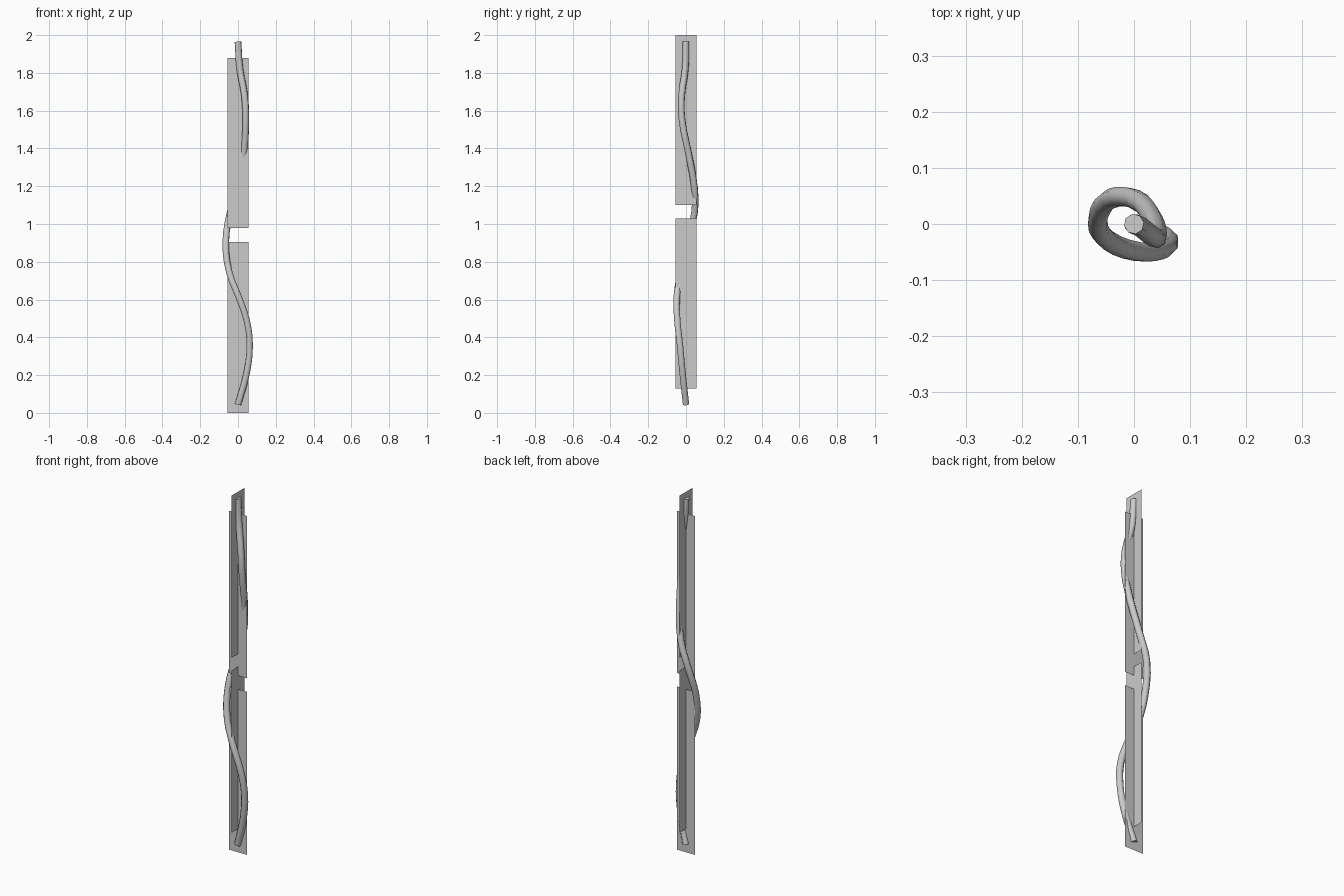
import bpy
import bmesh
from math import pi
from mathutils import Matrix

cube = bpy.data.objects.get("Cube")
if cube:
    bpy.data.objects.remove(cube)

grey = bpy.data.materials.new("plain grey")
grey.use_nodes = True
colour = (0.6, 0.6, 0.6, 1)
grey.diffuse_color = colour
grey.node_tree.nodes["Principled BSDF"].inputs["Base Color"].default_value = colour


def sheet(name, bottom, height, turn):
    """Upright paper-thin sheet, facing the front or turned to the side."""
    mesh = bpy.data.meshes.new(name)
    bm = bmesh.new()
    bmesh.ops.create_grid(bm, x_segments=1, y_segments=1, size=0.5)
    bm.transform(Matrix.Translation((0, 0, bottom + height / 2))
                 @ Matrix.Rotation(turn, 4, "Z")
                 @ Matrix.Rotation(pi / 2, 4, "X")
                 @ Matrix.Diagonal((0.113, height, 1, 1)))
    bm.to_mesh(mesh)
    bm.free()
    mesh.materials.append(grey)
    obj = bpy.data.objects.new(name, mesh)
    bpy.context.collection.objects.link(obj)


# Crossed sheets, two in each direction
sheet("lower_front_sheet", 0.0, 0.905, 0)
sheet("upper_front_sheet", 0.98, 0.90, 0)
sheet("lower_side_sheet", 0.13, 0.90, pi / 2)
sheet("upper_side_sheet", 1.10, 0.90, pi / 2)

# Vine winding round the sheets
path = [
    (0, 0, 0.045), (0.046, -0.018, 0.21), (0.062, -0.032, 0.36),
    (0.046, -0.046, 0.49), (0.005, -0.049, 0.61), (-0.045, -0.03, 0.74),
    (-0.065, 0.004, 0.89), (-0.042, 0.045, 1.06), (0, 0.045, 1.19),
    (0.032, 0.012, 1.38), (0.041, -0.022, 1.56), (0.035, -0.023, 1.68),
    (0.01, -0.004, 1.82), (0, 0, 1.965),
]
curve = bpy.data.curves.new("vine", "CURVE")
curve.dimensions = "3D"
curve.bevel_depth = 0.018
curve.bevel_resolution = 2
curve.resolution_u = 3
curve.use_fill_caps = True
spline = curve.splines.new("BEZIER")
spline.bezier_points.add(len(path) - 1)
for point, co in zip(spline.bezier_points, path):
    point.co = co
    point.handle_left_type = point.handle_right_type = "AUTO"
curve.materials.append(grey)
vine = bpy.data.objects.new("vine", curve)
bpy.context.collection.objects.link(vine)

# Turn the vine into a smooth mesh with sharp end caps
bpy.ops.object.select_all(action="DESELECT")
vine.select_set(True)
bpy.context.view_layer.objects.active = vine
bpy.ops.object.convert(target="MESH")
bpy.ops.object.shade_smooth_by_angle(angle=pi / 3)
